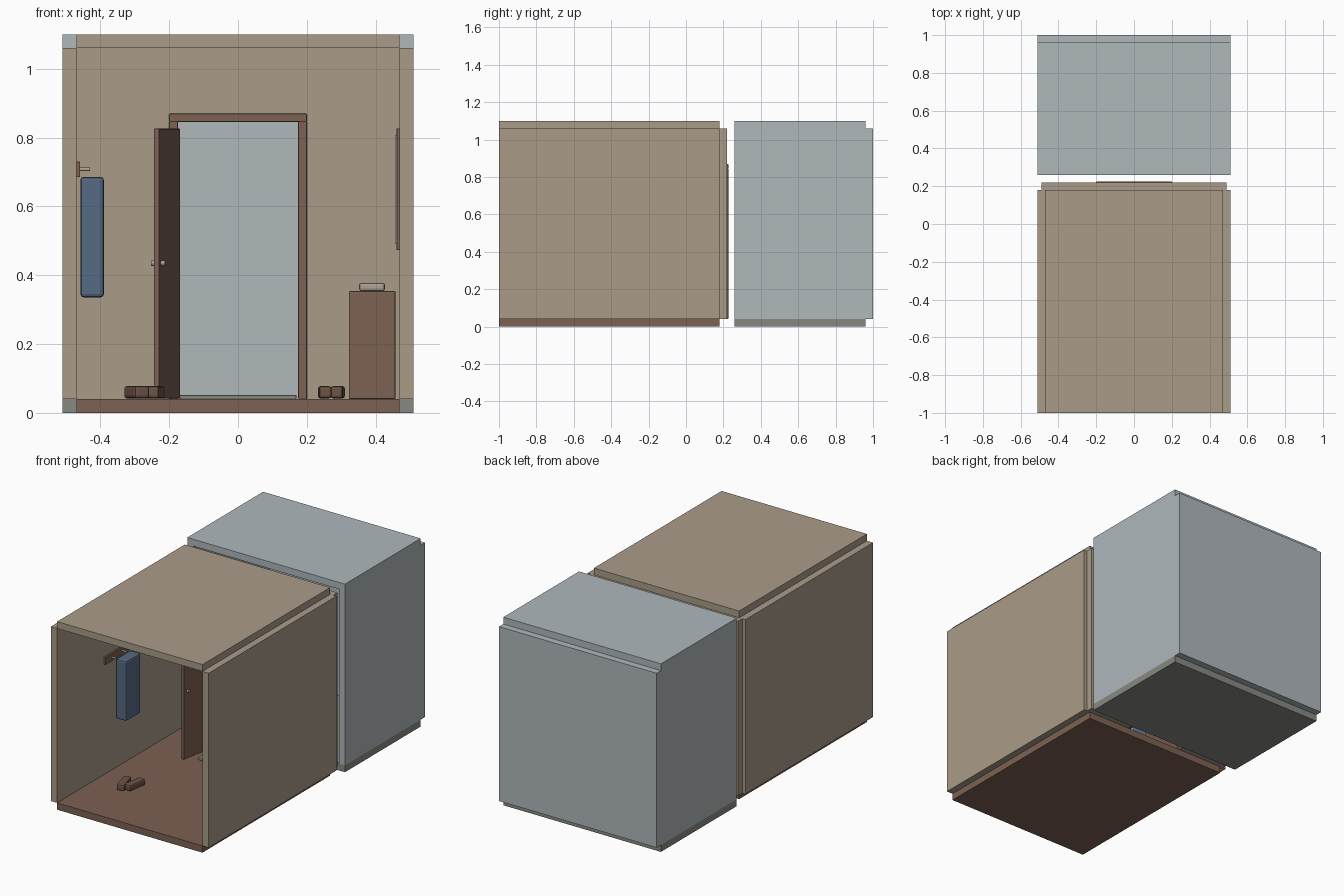
import bpy, bmesh, math
from mathutils import Matrix, Vector

if "Cube" in bpy.data.objects:
    bpy.data.objects.remove(bpy.data.objects["Cube"])


def material(name, rgb):
    m = bpy.data.materials.new(name)
    m.diffuse_color = (*rgb, 1)
    m.use_nodes = True
    m.node_tree.nodes["Principled BSDF"].inputs["Base Color"].default_value = m.diffuse_color
    return m


TAN = material("tan_plaster", (0.40, 0.33, 0.25))
GREY = material("pale_grey_plaster", (0.43, 0.48, 0.50))
STONE = material("stone_grey", (0.25, 0.25, 0.225))
WOOD = material("brown_wood", (0.205, 0.119, 0.085))
LEATHER = material("shoe_brown", (0.15, 0.09, 0.062))
BLUE = material("coat_blue", (0.093, 0.144, 0.227))
METAL = material("pale_metal", (0.42, 0.37, 0.31))


def box(name, mat, x, y, z, bevel=0.0, rot=0.0, pivot=None):
    """Box from min/max ranges, optionally bevelled and turned about a vertical pivot."""
    bm = bmesh.new()
    bmesh.ops.create_cube(bm, size=1)
    centre = Vector(((x[0] + x[1]) / 2, (y[0] + y[1]) / 2, (z[0] + z[1]) / 2))
    for v in bm.verts:
        v.co = Vector((v.co.x * (x[1] - x[0]), v.co.y * (y[1] - y[0]), v.co.z * (z[1] - z[0])))
    if bevel:
        bmesh.ops.bevel(bm, geom=bm.edges[:], offset=bevel, segments=2, profile=0.5, affect='EDGES')
    bm.transform(Matrix.Translation(centre))
    if rot:
        p = Vector((*(pivot or centre.xy), 0))
        bm.transform(Matrix.Translation(p) @ Matrix.Rotation(rot, 4, 'Z') @ Matrix.Translation(-p))
    mesh = bpy.data.meshes.new(name)
    bm.to_mesh(mesh)
    bm.free()
    ob = bpy.data.objects.new(name, mesh)
    mesh.materials.append(mat)
    bpy.context.collection.objects.link(ob)
    return ob


def rod(name, mat, start, end, radius):
    """Cylinder between two points."""
    a, b = Vector(start), Vector(end)
    bm = bmesh.new()
    bmesh.ops.create_cone(bm, cap_ends=True, segments=12, radius1=radius, radius2=radius, depth=(b - a).length)
    bm.transform(Matrix.Translation((a + b) / 2) @ (b - a).to_track_quat('Z', 'Y').to_matrix().to_4x4())
    mesh = bpy.data.meshes.new(name)
    bm.to_mesh(mesh)
    bm.free()
    mesh.materials.append(mat)
    bpy.context.collection.objects.link(bpy.data.objects.new(name, mesh))


def sides(name, mat, x, y, z, bevel=0.0):
    """Mirrored pair across x = 0."""
    box("right_" + name, mat, x, y, z, bevel)
    box("left_" + name, mat, (-x[1], -x[0]), y, z, bevel)


# Front room shell, open towards the front
box("hall_floor", WOOD, (-0.47, 0.47), (-1, 0.18), (0, 0.04))
box("hall_ceiling", TAN, (-0.47, 0.47), (-1, 0.18), (1.06, 1.10))
sides("hall_wall", TAN, (0.47, 0.51), (-1, 0.18), (0.04, 1.06))

# Wall with the doorway
sides("doorway_wall", TAN, (0.18, 0.49), (0.18, 0.22), (0.04, 1.06))
box("doorway_wall_top", TAN, (-0.18, 0.18), (0.18, 0.22), (0.85, 1.06))

# Door frame
sides("door_post", WOOD, (0.175, 0.20), (0.172, 0.226), (0.04, 0.848), 0.003)
box("door_lintel", WOOD, (-0.20, 0.20), (0.172, 0.226), (0.846, 0.87), 0.003)

# Back room shell, open towards the front room
box("back_floor", STONE, (-0.51, 0.51), (0.26, 0.96), (0, 0.04))
box("back_ceiling", GREY, (-0.51, 0.51), (0.26, 0.96), (1.06, 1.10))
sides("back_room_wall", GREY, (0.47, 0.51), (0.26, 0.96), (0.04, 1.06))
box("back_end_wall", GREY, (-0.51, 0.51), (0.96, 1.0), (0.04, 1.06))

# Door swung open into the front room
hinge = (-0.168, 0.168)
turn = math.radians(-10)
box("door", WOOD, (-0.185, -0.168), (-0.18, 0.168), (0.042, 0.826), 0.002, turn, hinge)


def on_door(x, y, z):
    p = Matrix.Rotation(turn, 2) @ Vector((x - hinge[0], y - hinge[1]))
    return (p.x + hinge[0], p.y + hinge[1], z)


rod("door_knob", METAL, on_door(-0.197, -0.15, 0.435), on_door(-0.156, -0.15, 0.435), 0.008)

# Doormat
box("doormat", STONE, (-0.17, 0.17), (-0.13, 0.09), (0.04, 0.052), 0.003)

# Coat rack with pegs and a hanging coat
box("rack_board", WOOD, (-0.47, -0.459), (-0.57, -0.25), (0.685, 0.73), 0.002)
for i in range(3):
    y = -0.51 + 0.10 * i
    rod(f"rack_peg_{i + 1}", METAL, (-0.462, y, 0.708), (-0.43, y, 0.708), 0.005)
box("coat", BLUE, (-0.458, -0.39), (-0.476, -0.34), (0.336, 0.686), 0.009)

# Cabinet with a small tray
box("cabinet", WOOD, (0.322, 0.458), (-0.55, -0.2), (0.04, 0.354), 0.004)
box("tray", METAL, (0.352, 0.427), (-0.43, -0.32), (0.354, 0.378), 0.007)

# Wall mirror
box("mirror_frame", WOOD, (0.461, 0.47), (-0.52, -0.23), (0.473, 0.827), 0.002)
box("mirror_glass", GREY, (0.457, 0.462), (-0.50, -0.25), (0.493, 0.807))

# Two pairs of shoes
for i, (x, y, deg) in enumerate(((-0.295, -0.632, 16), (-0.243, -0.608, -9),
                                 (0.252, -0.36, 2), (0.290, -0.35, -3))):
    w = 0.022 if i < 2 else 0.018
    box(f"shoe_{i + 1}", LEATHER, (x - w, x + w), (y - 0.06, y + 0.06),
        (0.042, 0.078), 0.008, math.radians(deg))
